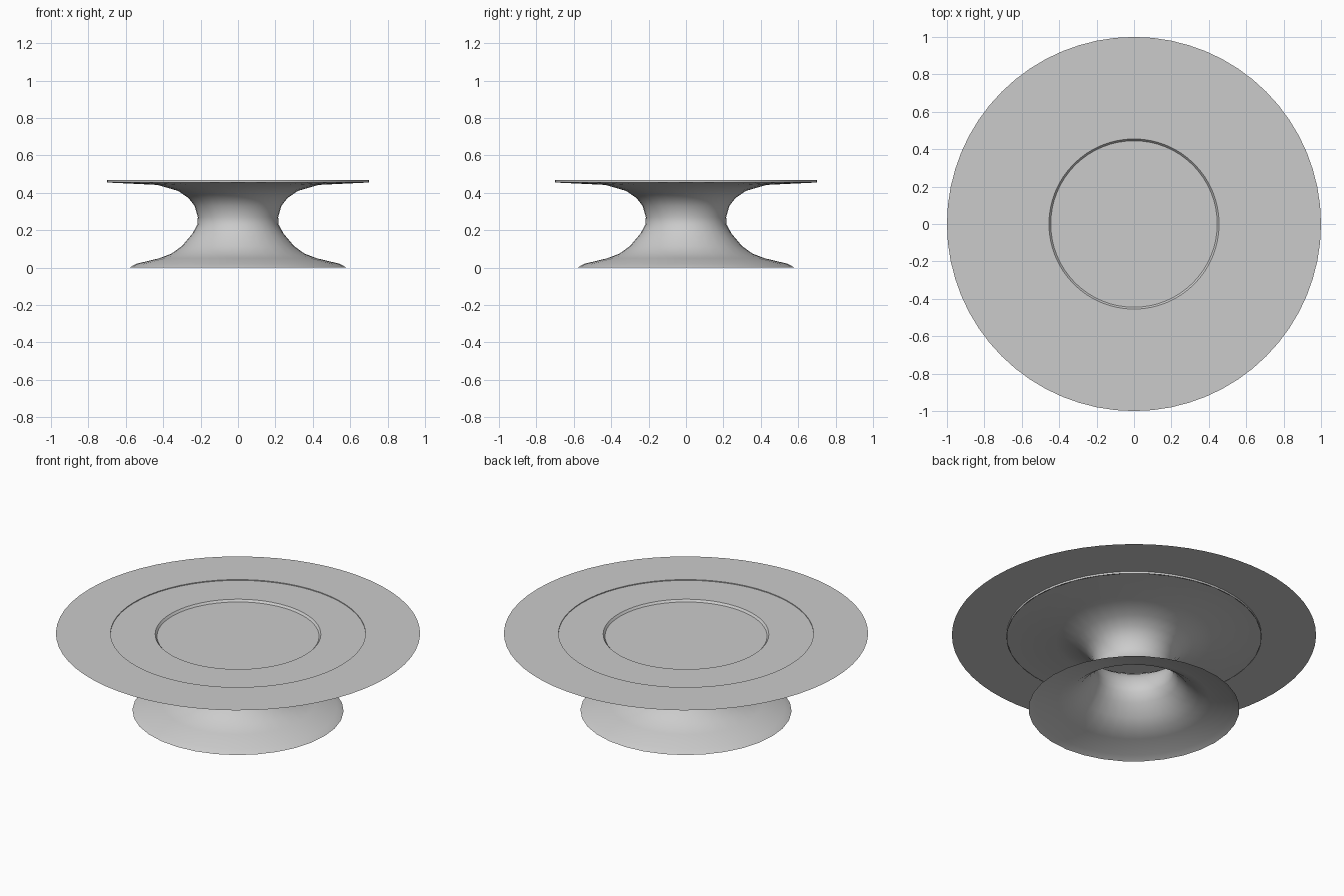
import bpy
import bmesh
import math

cube = bpy.data.objects.get("Cube")
if cube:
    bpy.data.objects.remove(cube, do_unlink=True)

GREY = (0.6, 0.6, 0.6, 1)
mat = bpy.data.materials.new("plain grey")
mat.use_nodes = True
mat.diffuse_color = GREY
mat.node_tree.nodes["Principled BSDF"].inputs["Base Color"].default_value = GREY


def lathe(name, profile, sides, sharp=35):
    """Spin an (r, z) profile around the z axis; r = 0 closes the end."""
    bm = bmesh.new()
    verts = [bm.verts.new((r, 0, z)) for r, z in profile]
    edges = [bm.edges.new(pair) for pair in zip(verts, verts[1:])]
    bmesh.ops.spin(bm, geom=verts + edges, cent=(0, 0, 0), axis=(0, 0, 1),
                   angle=math.tau, steps=sides, use_duplicate=False)
    bmesh.ops.remove_doubles(bm, verts=bm.verts, dist=1e-4)
    bmesh.ops.recalc_face_normals(bm, faces=bm.faces)
    # Open shells: make the first face point away from the axis or upwards
    bm.faces.ensure_lookup_table()
    face = max(bm.faces, key=lambda f: abs(f.normal.z))
    up = face.normal.z > 0
    if up != (face.calc_center_median().z < 0.2 or name != "pedestal"):
        bmesh.ops.reverse_faces(bm, faces=bm.faces)
    mesh = bpy.data.meshes.new(name)
    bm.to_mesh(mesh)
    bm.free()
    mesh.materials.append(mat)
    obj = bpy.data.objects.new(name, mesh)
    bpy.context.collection.objects.link(obj)
    bpy.ops.object.select_all(action="DESELECT")
    obj.select_set(True)
    bpy.context.view_layer.objects.active = obj
    bpy.ops.object.shade_smooth_by_angle(angle=math.radians(sharp))
    return obj


TOP = 0.467

# Hollow flared pedestal, open underneath
lathe("pedestal", [
    (0.58, 0.0), (0.545, 0.02), (0.42, 0.05), (0.355, 0.075), (0.30, 0.115),
    (0.245, 0.18), (0.217, 0.23), (0.215, 0.27), (0.232, 0.33),
    (0.265, 0.372), (0.32, 0.41), (0.43, 0.442), (0.70, 0.455)], 32, 60)

# Flat outer ring with the short step down to the pedestal
lathe("outer_ring", [(1.0, TOP), (0.70, TOP), (0.70, 0.455)], 64)

# Inner surface with the shallow round recess
lathe("inner_top", [(0.70, 0.462), (0.455, 0.462), (0.445, 0.45), (0, 0.45)], 64)
